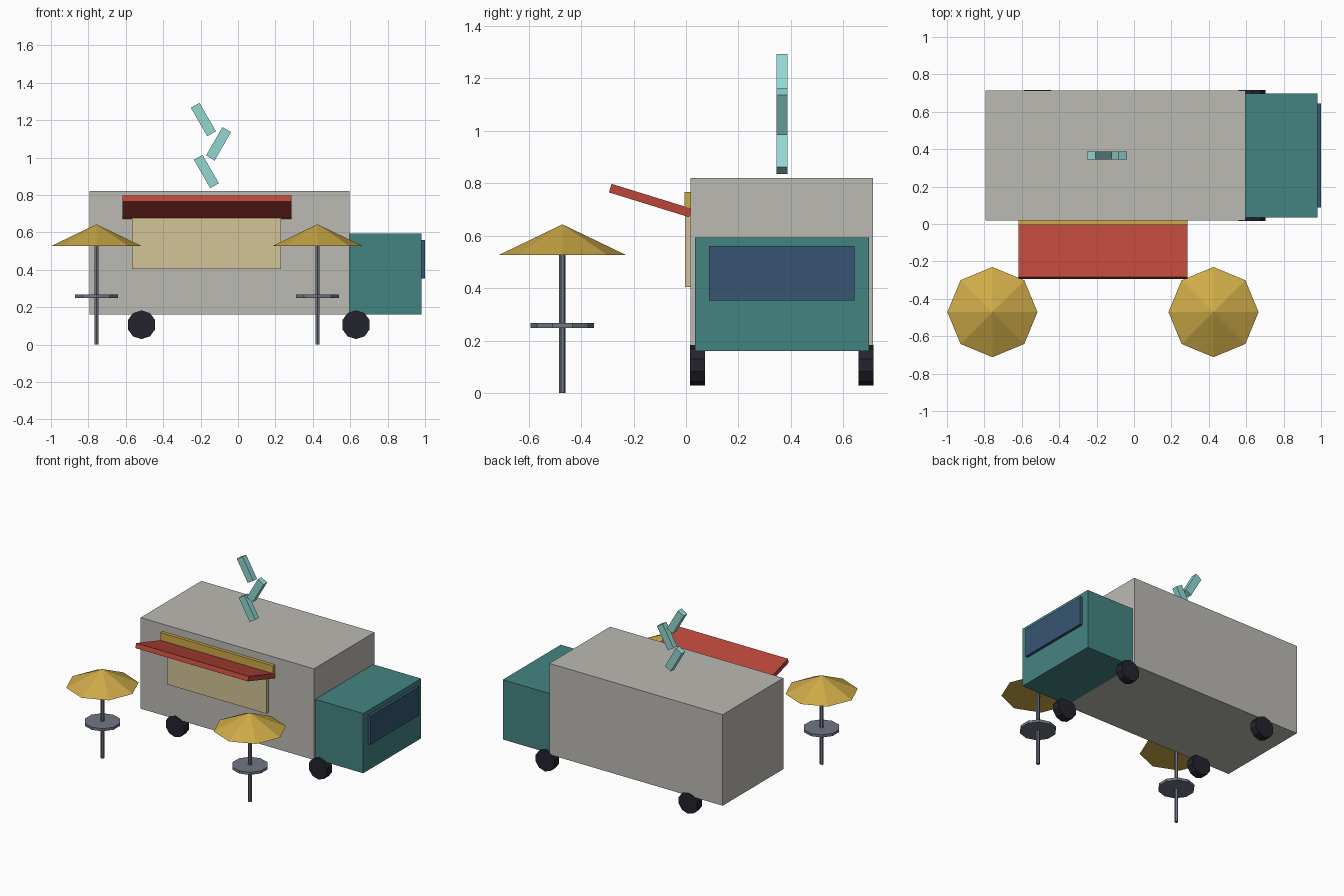
import bpy
import math

if "Cube" in bpy.data.objects:
    bpy.data.objects.remove(bpy.data.objects["Cube"], do_unlink=True)


def material(name, r, g, b):
    """Flat material from 0-255 display colour, stored as linear."""
    lin = [((c / 255 + 0.055) / 1.055) ** 2.4 for c in (r, g, b)] + [1]
    m = bpy.data.materials.new(name)
    m.use_nodes = True
    m.diffuse_color = lin
    m.node_tree.nodes["Principled BSDF"].inputs["Base Color"].default_value = lin
    return m


GREY = material("warm grey", 188, 186, 179)
TEAL = material("teal", 68, 132, 130)
NAVY = material("navy glass", 55, 86, 114)
TAN = material("tan", 212, 197, 153)
GOLD = material("gold", 206, 171, 72)
RED = material("awning red", 186, 70, 57)
DARK = material("tyre black", 35, 36, 46)
METAL = material("slate metal", 112, 118, 132)
MINT = material("mint", 146, 216, 210)


def finish(name, mat):
    ob = bpy.context.object
    ob.name = name
    ob.data.materials.append(mat)
    return ob


def block(name, mat, centre, size, rot=(0, 0, 0)):
    bpy.ops.mesh.primitive_cube_add(size=1, location=centre, rotation=rot)
    bpy.context.object.scale = size
    return finish(name, mat)


def span(name, mat, x, y, z):
    """Block given by its (min, max) on each axis."""
    return block(name, mat, [sum(a) / 2 for a in (x, y, z)],
                 [a[1] - a[0] for a in (x, y, z)])


def prism(name, mat, sides, radius, depth, centre, rot=(0, 0, 0)):
    bpy.ops.mesh.primitive_cylinder_add(vertices=sides, radius=radius, depth=depth,
                                        location=centre, rotation=rot)
    return finish(name, mat)


# Truck body, cab and windscreen
span("truck_body", GREY, (-0.793, 0.596), (0.018, 0.713), (0.16, 0.82))
span("cab", TEAL, (0.596, 0.98), (0.034, 0.697), (0.16, 0.593))
span("windscreen", NAVY, (0.97, 1.0), (0.087, 0.643), (0.352, 0.56))

# Serving hatch, sign board and awning
span("serving_hatch", TAN, (-0.567, 0.23), (-0.004, 0.03), (0.405, 0.675))
span("sign_board", GOLD, (-0.617, 0.285), (-0.005, 0.03), (0.675, 0.767))
block("awning", RED, (-0.166, -0.136, 0.734), (0.903, 0.32, 0.034), (-0.3, 0, 0))

# Wheels
for end, x in (("rear", -0.516), ("front", 0.631)):
    for side, y in (("right", 0.044), ("left", 0.687)):
        prism(f"{end}_{side}_wheel", DARK, 10, 0.077, 0.057, (x, y, 0.106),
              (math.pi / 2, 0, 0))

# Parasol tables
for side, x in (("right", -0.757), ("left", 0.425)):
    y = -0.471
    prism(f"{side}_pole", METAL, 6, 0.0125, 0.54, (x, y, 0.27))
    prism(f"{side}_table", METAL, 10, 0.121, 0.019, (x, y, 0.258))
    bpy.ops.mesh.primitive_cone_add(vertices=8, radius1=0.241, radius2=0, depth=0.116,
                                    location=(x, y, 0.585))
    finish(f"{side}_parasol", GOLD)

# Zigzag of steam above the roof
for i, (x, z, lean) in enumerate(((-0.169, 0.925, -30), (-0.104, 1.073, 30),
                                  (-0.185, 1.203, -30))):
    block(f"steam_{i + 1}", MINT, (x, 0.366, z), (0.053, 0.042, 0.175),
          (0, math.radians(lean), 0))
